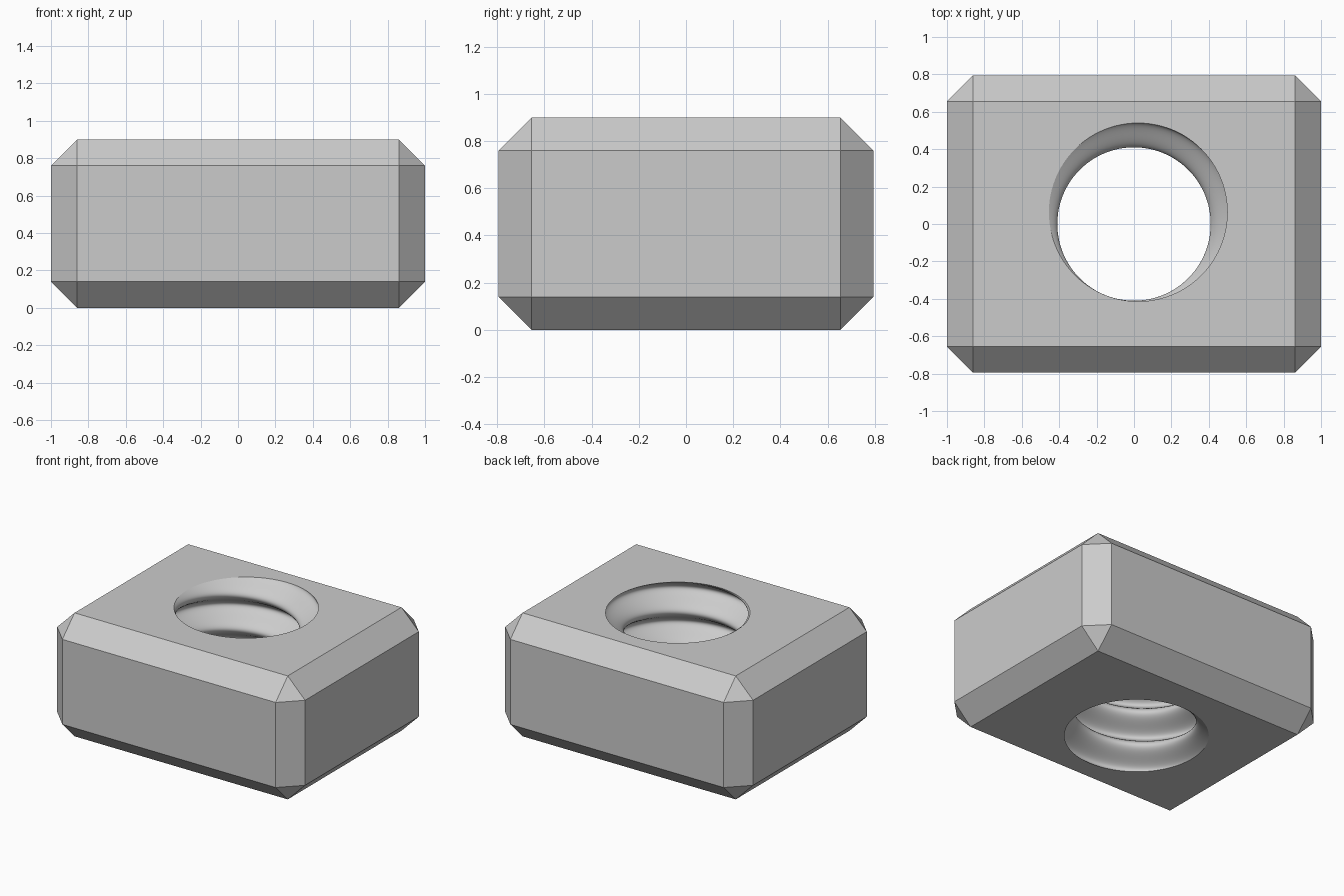
import bpy
import bmesh
from math import cos, sin, pi, radians

HALF_X, HALF_Y, HEIGHT = 1.0, 0.795, 0.9
CHAMFER = 0.14
HOLE_RADIUS, THREAD_OFFSET, PITCH = 0.477, 0.067, 0.25
TOP_PHASE = radians(71)
SIDES, RINGS_PER_TURN = 96, 30

default_cube = bpy.data.objects.get("Cube")
if default_cube:
    bpy.data.objects.remove(default_cube, do_unlink=True)

steel = bpy.data.materials.new("grey steel")
steel.use_nodes = True
colour = (0.6, 0.6, 0.6, 1)
steel.diffuse_color = colour
steel.node_tree.nodes["Principled BSDF"].inputs["Base Color"].default_value = colour


def make_object(name, bm):
    bmesh.ops.recalc_face_normals(bm, faces=bm.faces)
    mesh = bpy.data.meshes.new(name)
    bm.to_mesh(mesh)
    bm.free()
    mesh.materials.append(steel)
    obj = bpy.data.objects.new(name, mesh)
    bpy.context.collection.objects.link(obj)
    return obj


# Block with every edge chamfered
bm = bmesh.new()
bmesh.ops.create_cube(bm, size=1)
for v in bm.verts:
    v.co = (v.co.x * 2 * HALF_X, v.co.y * 2 * HALF_Y, (v.co.z + 0.5) * HEIGHT)
bmesh.ops.bevel(bm, geom=bm.edges[:], offset=CHAMFER, segments=1,
                affect='EDGES', clamp_overlap=True)
nut = make_object("square_nut", bm)

# Thread cutter: an off-centre circle swept up a right-handed helix
bm = bmesh.new()
step = PITCH / RINGS_PER_TURN
z = -0.0523
rings = []
while z < HEIGHT + 0.06:
    phase = TOP_PHASE + 2 * pi * (z - HEIGHT) / PITCH
    cx, cy = THREAD_OFFSET * cos(phase), THREAD_OFFSET * sin(phase)
    ring = []
    for i in range(SIDES):
        a = 2 * pi * i / SIDES
        ring.append(bm.verts.new((cx + HOLE_RADIUS * cos(a),
                                  cy + HOLE_RADIUS * sin(a), z)))
    rings.append(ring)
    z += step
for low, high in zip(rings, rings[1:]):
    for i in range(SIDES):
        j = (i + 1) % SIDES
        bm.faces.new((low[i], low[j], high[j], high[i]))
bm.faces.new(rings[0][::-1])
bm.faces.new(rings[-1])
cutter = make_object("thread_cutter", bm)
cutter.hide_render = True

# Cut the threaded hole and drop the cutter
cut = nut.modifiers.new("threaded_hole", 'BOOLEAN')
cut.operation = 'DIFFERENCE'
cut.solver = 'EXACT'
cut.object = cutter
bpy.context.view_layer.objects.active = nut
bpy.ops.object.modifier_apply(modifier=cut.name)
bpy.data.objects.remove(cutter, do_unlink=True)

# Smooth thread, flat block faces
for p in nut.data.polygons:
    in_hole = (p.center.x ** 2 + p.center.y ** 2) ** 0.5 < 0.56
    p.use_smooth = in_hole and abs(p.normal.z) < 0.99
    p.material_index = 0
